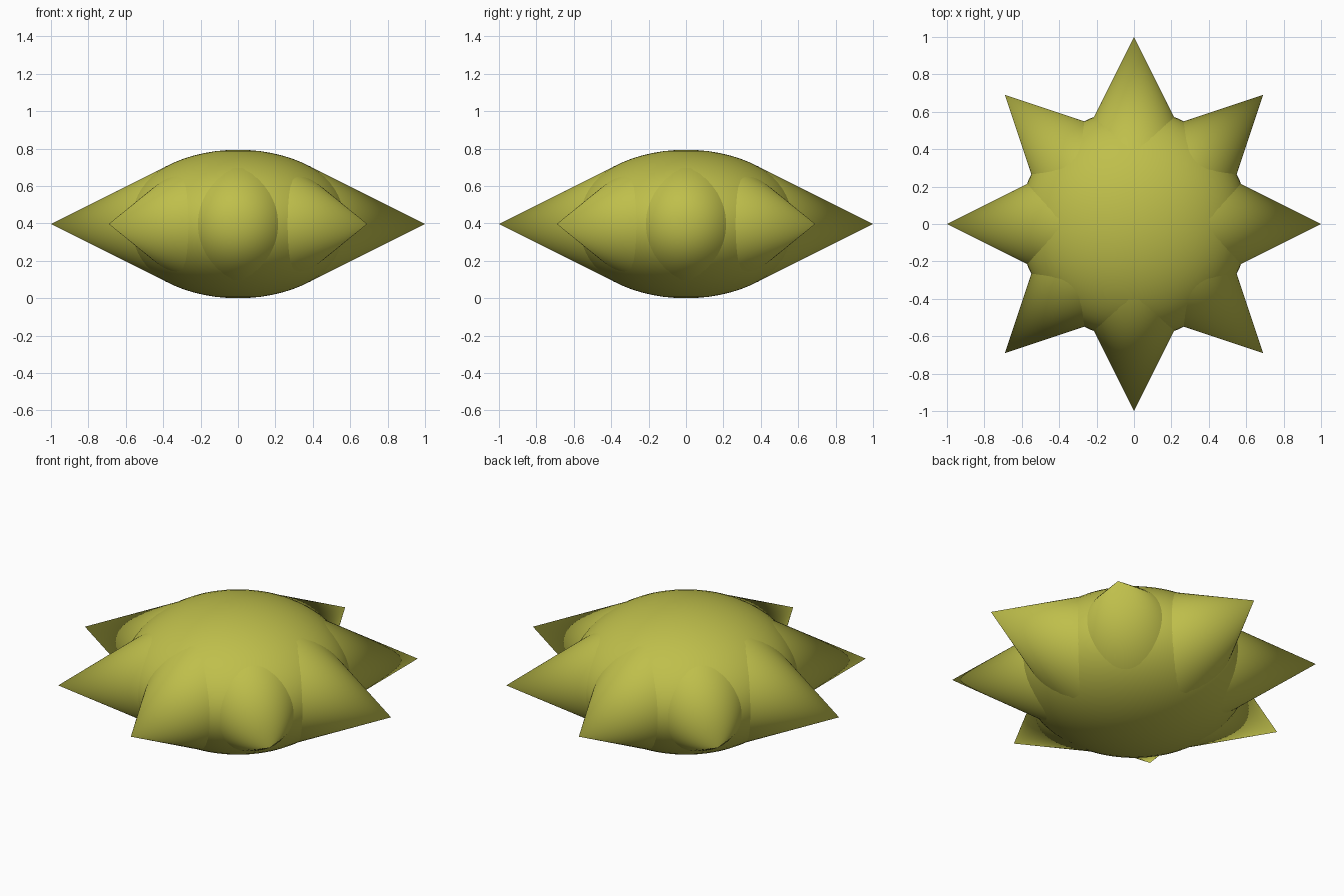
import bpy
from math import pi, cos, sin

if "Cube" in bpy.data.objects:
    bpy.data.objects.remove(bpy.data.objects["Cube"])

CENTRE_Z = 0.397
BODY_R = 0.611
SPIKE_LEN = 0.6
SPIKE_R = 0.3

mat = bpy.data.materials.new("olive_yellow")
mat.diffuse_color = (0.52, 0.52, 0.07, 1)
mat.use_nodes = True
mat.node_tree.nodes["Principled BSDF"].inputs["Base Color"].default_value = mat.diffuse_color


def finish(obj, name):
    obj.name = name
    obj.data.materials.append(mat)
    bpy.ops.object.shade_smooth_by_angle(angle=0.7)


# Flattened round body
bpy.ops.mesh.primitive_uv_sphere_add(segments=64, ring_count=32, radius=1,
                                     location=(0, 0, CENTRE_Z))
body = bpy.context.object
body.scale = (BODY_R, BODY_R, CENTRE_Z)
bpy.ops.object.transform_apply(location=False, rotation=False, scale=True)
finish(body, "body")

# Eight conical spikes around the rim, the diagonal ones slightly shorter
for i in range(8):
    a = i * pi / 4
    tip = 1.0 if i % 2 == 0 else 0.977
    d = tip - SPIKE_LEN / 2
    bpy.ops.mesh.primitive_cone_add(vertices=64, radius1=SPIKE_R, radius2=0,
                                    depth=SPIKE_LEN,
                                    location=(d * cos(a), d * sin(a), CENTRE_Z),
                                    rotation=(0, pi / 2, a))
    finish(bpy.context.object, f"spike_{i + 1}")
